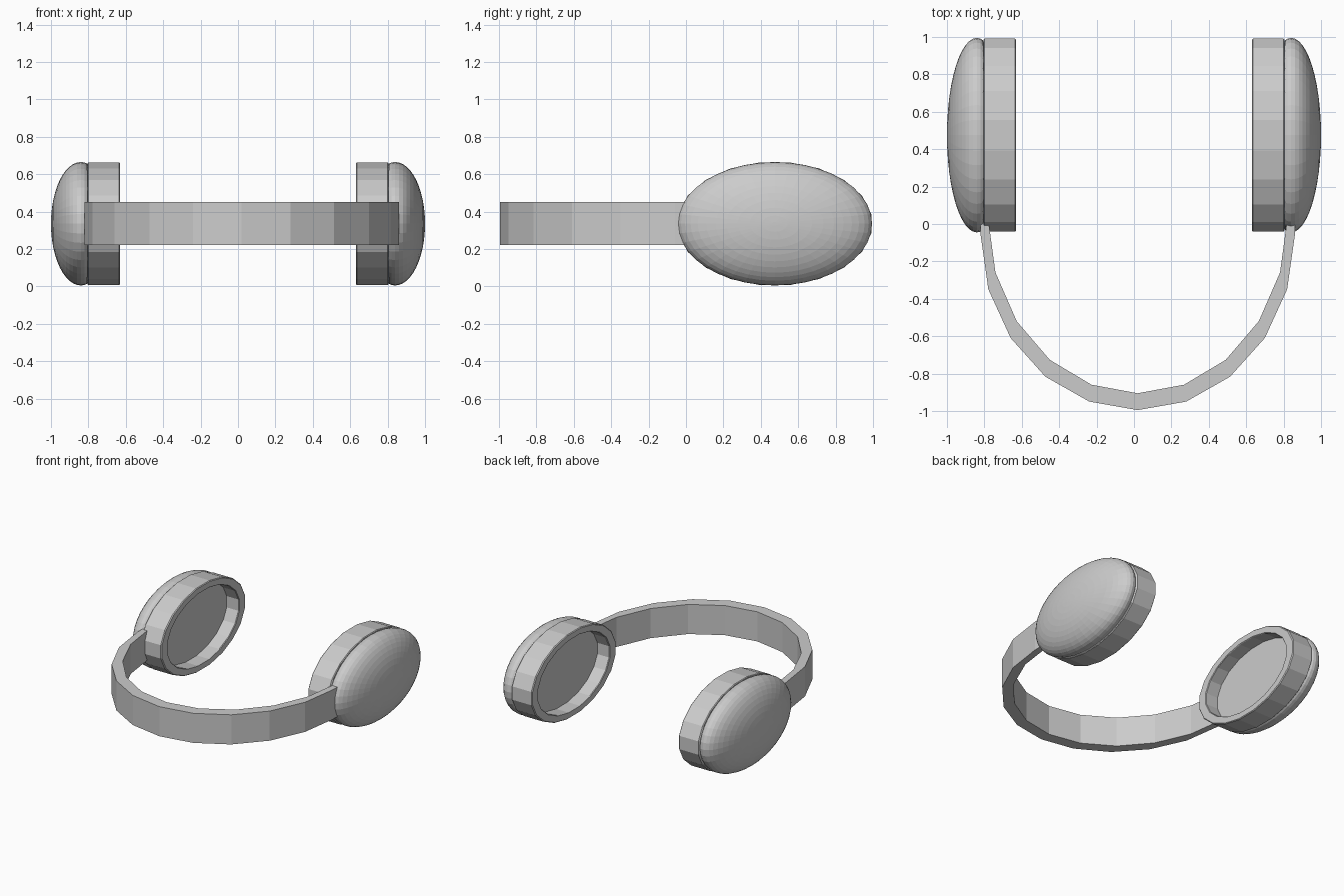
import bpy, bmesh, math

if "Cube" in bpy.data.objects:
    bpy.data.objects.remove(bpy.data.objects["Cube"])

grey = bpy.data.materials.new("light grey")
grey.use_nodes = True
colour = (0.6, 0.6, 0.6, 1)
grey.diffuse_color = colour
grey.node_tree.nodes["Principled BSDF"].inputs["Base Color"].default_value = colour

CUP_Y, CUP_Z = 0.475, 0.335      # cup centre
CUP_RY, CUP_RZ = 0.52, 0.33      # cup radii


def finish(name, bm):
    bmesh.ops.recalc_face_normals(bm, faces=bm.faces)
    mesh = bpy.data.meshes.new(name)
    bm.to_mesh(mesh)
    bm.free()
    mesh.materials.append(grey)
    obj = bpy.data.objects.new(name, mesh)
    bpy.context.collection.objects.link(obj)
    return obj


def loft(name, side, profile, count, turn=0.0):
    """Skin oval rings along x; the profile lists (x, radius scale)."""
    bm = bmesh.new()
    rings = []
    for x, scale in profile:
        ring = []
        for i in range(count):
            a = math.tau * (i + turn) / count
            ring.append(bm.verts.new((side * x,
                                      CUP_Y + CUP_RY * scale * math.cos(a),
                                      CUP_Z + CUP_RZ * scale * math.sin(a))))
        rings.append(ring)
    for a, b in zip(rings, rings[1:]):
        for i in range(count):
            j = (i + 1) % count
            bm.faces.new((a[i], a[j], b[j], b[i]))
    bm.faces.new(rings[0])
    bm.faces.new(rings[-1])
    return finish(name, bm)


# Domed shell: a flattened half ellipsoid with a slightly tucked-in rim
dome = [(0.805, 0.96), (0.808, 0.975), (0.82, 0.992)]
for k in range(12):
    t = math.radians(90 * k / 12)
    dome.append((0.84 + 0.16 * math.sin(t), math.cos(t)))
dome.append((1.0, 0.03))

# Cushion: flat-sided oval ring with a recessed inner panel
cushion = [(0.805, 0.99), (0.8, 1.005), (0.636, 1.005), (0.63, 0.99),
           (0.63, 0.86), (0.635, 0.85), (0.735, 0.85)]

for side, label in ((1, "left"), (-1, "right")):
    loft(label + "_shell", side, dome, 40)
    loft(label + "_cushion", side, cushion, 20, 0.5)

# Headband: half of a faceted oval, thicker at the crown than at the ends
BAND_X, BOTTOM, TOP = 0.02, 0.22, 0.45


def arc(radius, centre_y):
    points = []
    for k in range(11):
        a = math.radians(18 * k - 90)
        points.append((BAND_X + radius * math.sin(a), centre_y - 0.935 * math.cos(a)))
    return points


outer, inner = arc(0.84, -0.06), arc(0.8, 0.03)
outer = [(outer[0][0], 0.03)] + outer + [(outer[-1][0], 0.03)]
inner = [inner[0]] + inner + [inner[-1]]
bm = bmesh.new()
sections = []
for (ox, oy), (ix, iy) in zip(outer, inner):
    sections.append([bm.verts.new(p) for p in
                     ((ox, oy, BOTTOM), (ox, oy, TOP), (ix, iy, TOP), (ix, iy, BOTTOM))])
for a, b in zip(sections, sections[1:]):
    for i in range(4):
        j = (i + 1) % 4
        bm.faces.new((a[i], a[j], b[j], b[i]))
bm.faces.new(sections[0])
bm.faces.new(sections[-1])
bmesh.ops.remove_doubles(bm, verts=bm.verts, dist=0.0001)
finish("headband", bm)
